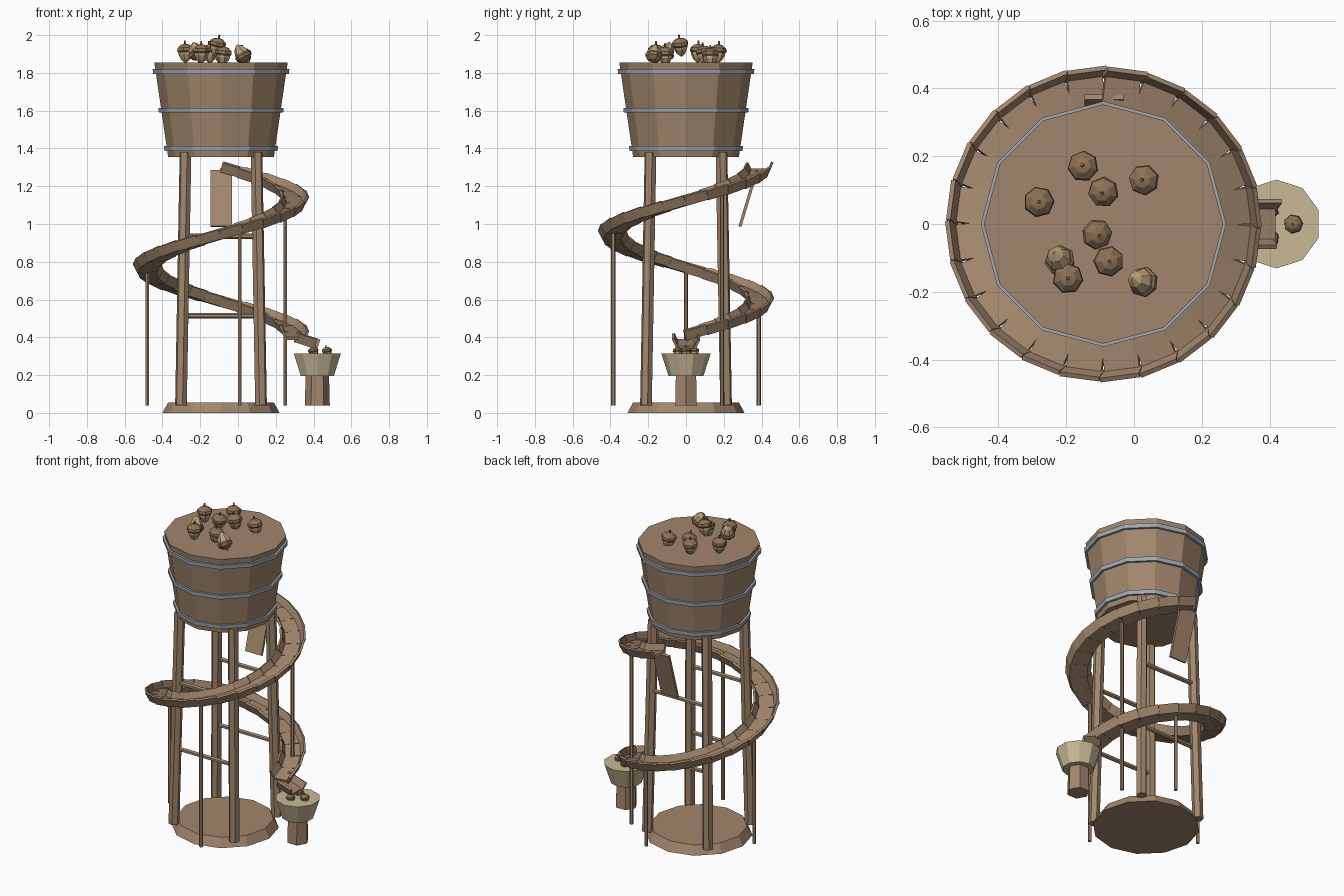
import bpy, bmesh, random
from math import sin, cos, radians, pi, atan2
from mathutils import Matrix, Vector

if "Cube" in bpy.data.objects:
    bpy.data.objects.remove(bpy.data.objects["Cube"])

random.seed(4)
CX = -0.09  # tower axis


def material(name, rgb):
    m = bpy.data.materials.new(name)
    m.diffuse_color = (*rgb, 1)
    m.use_nodes = True
    m.node_tree.nodes["Principled BSDF"].inputs["Base Color"].default_value = m.diffuse_color
    return m


WOOD = material("wood", (0.36, 0.24, 0.15))
METAL = material("hoop_metal", (0.36, 0.39, 0.43))
CREAM = material("pale_bucket", (0.58, 0.48, 0.30))
NUT = material("nut", (0.50, 0.36, 0.19))
CAP = material("nut_cap", (0.27, 0.17, 0.09))


def finish(bm, name, *mats):
    bmesh.ops.recalc_face_normals(bm, faces=bm.faces)
    me = bpy.data.meshes.new(name)
    bm.to_mesh(me)
    bm.free()
    for m in mats:
        me.materials.append(m)
    ob = bpy.data.objects.new(name, me)
    bpy.context.collection.objects.link(ob)
    return ob


def lathe(bm, profile, sides, mat=Matrix(), turn=0.0, index=0, closed=False):
    """Spin (radius, height) points into flat-sided rings."""
    rings = []
    for r, z in profile:
        rings.append([bm.verts.new(mat @ Vector((r * cos(turn + 2 * pi * i / sides),
                                                 r * sin(turn + 2 * pi * i / sides), z)))
                      for i in range(sides)])
    pairs = list(zip(rings, rings[1:])) + ([(rings[-1], rings[0])] if closed else [])
    for a, b in pairs:
        for i in range(sides):
            j = (i + 1) % sides
            bm.faces.new((a[i], a[j], b[j], b[i])).material_index = index
    if not closed:
        bm.faces.new(rings[0][::-1]).material_index = index
        bm.faces.new(rings[-1]).material_index = index


def turned(name, profile, sides, mat, x=CX, y=0.0, turn=0.0, closed=False):
    bm = bmesh.new()
    lathe(bm, profile, sides, Matrix.Translation((x, y, 0)), turn, 0, closed)
    return finish(bm, name, mat)


def rod(name, a, b, r, sides, mat=WOOD):
    a, b = Vector(a), Vector(b)
    m = Matrix.Translation(a) @ (b - a).to_track_quat('Z', 'Y').to_matrix().to_4x4()
    bm = bmesh.new()
    lathe(bm, [(r, 0), (r, (b - a).length)], sides, m, pi / sides)
    return finish(bm, name, mat)


def box(bm, mat, size):
    bmesh.ops.create_cube(bm, size=1, matrix=mat @ Matrix.Diagonal((*size, 1)))


def trough(bm, frame, length):
    """Floor plank and two flared side planks; x runs downhill, y outward."""
    box(bm, frame, (length, 0.095, 0.016))
    for s in (-1, 1):
        wall = Matrix.Translation((0, s * 0.056, 0.018)) @ Matrix.Rotation(-s * radians(25), 4, 'X')
        box(bm, frame @ wall, (length * (1 + s * 0.13), 0.014, 0.055))


# Base disc, tub and hoops
turned("base", [(0.31, 0.0), (0.28, 0.055)], 12, WOOD)
turned("tub", [(0.28, 1.355), (0.353, 1.855)], 12, WOOD)
for name, z, r in (("low", 1.40, 0.288), ("middle", 1.602, 0.318), ("top", 1.807, 0.348)):
    turned(name + "_hoop", [(r - 0.01, z - 0.013), (r + 0.011, z - 0.013),
                            (r + 0.014, z + 0.013), (r - 0.007, z + 0.013)],
           12, METAL, closed=True)

# Four splayed legs and the cross bars front and back
for sy, side in ((-1, "front"), (1, "back")):
    for sx, hand in ((-1, "left"), (1, "right")):
        rod(f"{side}_{hand}_leg", (CX + sx * 0.212, sy * 0.212, 0.04),
            (CX + sx * 0.188, sy * 0.188, 1.38), 0.032, 6)
    for z in (0.515, 0.935):
        rod(f"{side}_cross_bar", (CX - 0.2, sy * 0.2, z), (CX + 0.2, sy * 0.2, z), 0.014, 6)

# Spiral slide made of planks, a turn and a quarter clockwise downward
SEG, STEP, DROP, R = 30, radians(15), 0.0297, 0.388
Z0 = 1.285
bm = bmesh.new()
for i in range(SEG):
    a = pi / 2 - (i + 0.5) * STEP
    z = Z0 - (i + 0.5) * DROP
    rad = Vector((cos(a), sin(a), 0))
    tan = Vector((sin(a), -cos(a), -DROP / (R * STEP))).normalized()
    up = tan.cross(rad)
    frame = Matrix((tan, rad, up)).transposed().to_4x4()
    frame.translation = Vector((CX, 0, z)) + rad * R
    trough(bm, frame, 0.108)
finish(bm, "spiral_slide", WOOD)

# Spout from the slide end into the bucket
bm = bmesh.new()
trough(bm, Matrix.Translation((0.36, 0, 0.365)) @ Matrix.Rotation(radians(18), 4, 'Y'), 0.115)
finish(bm, "spout", WOOD)

# Board hanging behind the top of the slide
bm = bmesh.new()
box(bm, Matrix.Translation((-0.088, 0.33, 1.135)) @ Matrix.Rotation(-atan2(0.09, 0.30), 4, 'X'),
    (0.115, 0.016, 0.31))
finish(bm, "feed_board", WOOD)

# Thin slide supports
for x, y, top in ((-0.48, 0, 0.74), (0.01, -0.385, 0.95), (0.25, 0.19, 1.15), (0.01, 0.385, 0.53)):
    rod("slide_post", (x, y, 0.04), (x, y, top), 0.011, 6)

# Bucket on its stump
turned("stump", [(0.066, 0.04), (0.062, 0.2)], 6, WOOD, x=0.42)
turned("bucket", [(0.092, 0.195), (0.131, 0.315)], 10, CREAM, x=0.42, turn=radians(18))


def acorn(x, y, z, s=1.0, tilt=None):
    """Pointed nut with a wider cap and a stem; z is the rim height."""
    tilt = random.uniform(-0.2, 0.2) if tilt is None else tilt
    m = (Matrix.Translation((x, y, z)) @ Matrix.Rotation(random.uniform(0, 6), 4, 'Z')
         @ Matrix.Rotation(tilt, 4, 'X') @ Matrix.Scale(s, 4))
    bm = bmesh.new()
    lathe(bm, [(0.004, -0.062), (0.024, -0.045), (0.038, -0.018), (0.039, 0.004)], 7, m)
    lathe(bm, [(0.039, -0.006), (0.046, 0.002), (0.043, 0.018), (0.024, 0.034), (0.008, 0.038)],
          7, m, 0, 1)
    lathe(bm, [(0.006, 0.034), (0.005, 0.056)], 5, m, 0, 1)
    finish(bm, "acorn", NUT, CAP)


# Acorn heap on the tub and the three in the bucket
for x, y, z in ((-0.15, 0.17, 1.912), (-0.28, 0.065, 1.915), (-0.09, 0.095, 1.905),
                (0.03, 0.13, 1.892), (-0.075, -0.11, 1.9), (-0.195, -0.16, 1.912)):
    acorn(x, y, z)
acorn(-0.11, -0.03, 1.947, tilt=0.25)
acorn(-0.22, -0.105, 1.905, tilt=2.7)
acorn(0.025, -0.17, 1.895, tilt=2.6)
for x, y in ((0.40, 0.042), (0.40, -0.042), (0.47, 0)):
    acorn(x, y, 0.325, 0.62)
